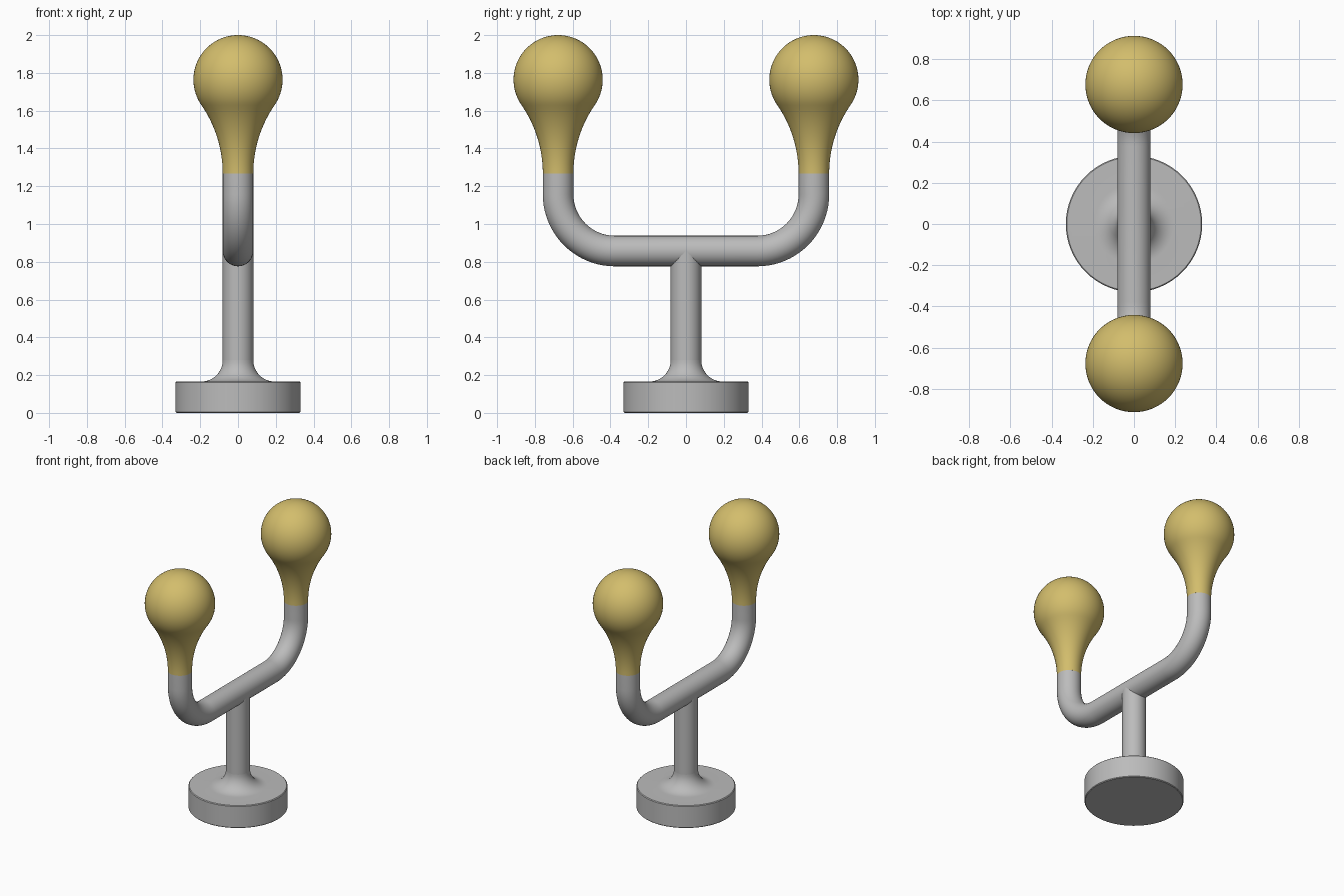
import bpy, bmesh, math
from mathutils import Vector

cube = bpy.data.objects.get("Cube")
if cube:
    bpy.data.objects.remove(cube, do_unlink=True)

TUBE = 0.081      # tube radius
ARM_Y = 0.677     # distance of each arm from the centre
BAR_Z = 0.857     # height of the crossbar axis
BEND = 0.3        # bend radius of the tube axis
NECK_Z = 1.268    # where each knob meets its arm


def material(name, color):
    mat = bpy.data.materials.new(name)
    mat.use_nodes = True
    mat.diffuse_color = color
    mat.node_tree.nodes["Principled BSDF"].inputs["Base Color"].default_value = color
    return mat


steel = material("brushed grey", (0.5, 0.5, 0.5, 1))
brass = material("pale gold", (0.65, 0.51, 0.15, 1))


def finish(name, bm, mat):
    bmesh.ops.remove_doubles(bm, verts=bm.verts, dist=1e-5)
    bmesh.ops.recalc_face_normals(bm, faces=bm.faces)
    mesh = bpy.data.meshes.new(name)
    bm.to_mesh(mesh)
    bm.free()
    mesh.materials.append(mat)
    obj = bpy.data.objects.new(name, mesh)
    bpy.context.collection.objects.link(obj)
    bpy.ops.object.select_all(action='DESELECT')
    obj.select_set(True)
    bpy.context.view_layer.objects.active = obj
    bpy.ops.object.shade_smooth_by_angle(angle=math.radians(35))
    return obj


def lathe(name, profile, mat, y=0, steps=64):
    """Spin a list of (radius, height) points around a vertical axis."""
    bm = bmesh.new()
    verts = [bm.verts.new((r, y, z)) for r, z in profile]
    edges = [bm.edges.new(pair) for pair in zip(verts, verts[1:])]
    bmesh.ops.spin(bm, geom=verts + edges, cent=(0, y, 0), axis=(0, 0, 1),
                   angle=math.tau, steps=steps, use_duplicate=False)
    return finish(name, bm, mat)


def arc(cx, cz, radius, start, end, count):
    """Points on a circle, angles in radians."""
    angles = [start + (end - start) * i / count for i in range(count + 1)]
    return [(cx + radius * math.cos(a), cz + radius * math.sin(a)) for a in angles]


# Round foot with a flared collar
foot_r, foot_h, flare, edge = 0.331, 0.166, 0.113, 0.005
collar_top = foot_h + flare
foot = [(0, 0), (foot_r - edge, 0), (foot_r, edge), (foot_r, foot_h - edge), (foot_r - edge, foot_h)]
foot += arc(TUBE + flare, collar_top, flare, -math.pi / 2, -math.pi, 12)
lathe("foot", foot + [(0, collar_top)], steel)

# Upright post
lathe("post", [(0, collar_top), (TUBE, collar_top), (TUBE, BAR_Z), (0, BAR_Z)], steel)

# Crossbar bent up into two arms, swept along a U-shaped path
right_half = arc(ARM_Y - BEND, BAR_Z + BEND, BEND, -math.pi / 2, 0, 20) + [(ARM_Y, NECK_Z)]
path = [(-y, z) for y, z in reversed(right_half)] + right_half
bm = bmesh.new()
rings = []
sides = 48
for i, (y, z) in enumerate(path):
    before, after = path[max(i - 1, 0)], path[min(i + 1, len(path) - 1)]
    along = Vector((0, after[0] - before[0], after[1] - before[1])).normalized()
    across = Vector((1, 0, 0))
    up = across.cross(along)
    rings.append([bm.verts.new(Vector((0, y, z)) + TUBE * (across * math.cos(a) + up * math.sin(a)))
                  for a in (math.tau * k / sides for k in range(sides))])
for a, b in zip(rings, rings[1:]):
    for k in range(sides):
        n = (k + 1) % sides
        bm.faces.new((a[k], a[n], b[n], b[k]))
bm.faces.new(rings[0])
bm.faces.new(rings[-1])
finish("bent_crossbar", bm, steel)

# Bulb knobs: a ball blended into the neck by a tangent arc
ball_r = 0.236
ball_z = 2 - ball_r
rise = ball_z - NECK_Z
neck_r = (TUBE ** 2 + rise ** 2 - ball_r ** 2) / (2 * (ball_r - TUBE))
tangent = math.atan2(rise, TUBE + neck_r)
knob = [(0, NECK_Z)]
knob += arc(TUBE + neck_r, NECK_Z, neck_r, math.pi, math.pi - tangent, 16)
knob += arc(0, ball_z, ball_r, -tangent, math.pi / 2, 32)[1:]
for name, side in (("front_knob", -1), ("back_knob", 1)):
    lathe(name, knob, brass, y=side * ARM_Y)
